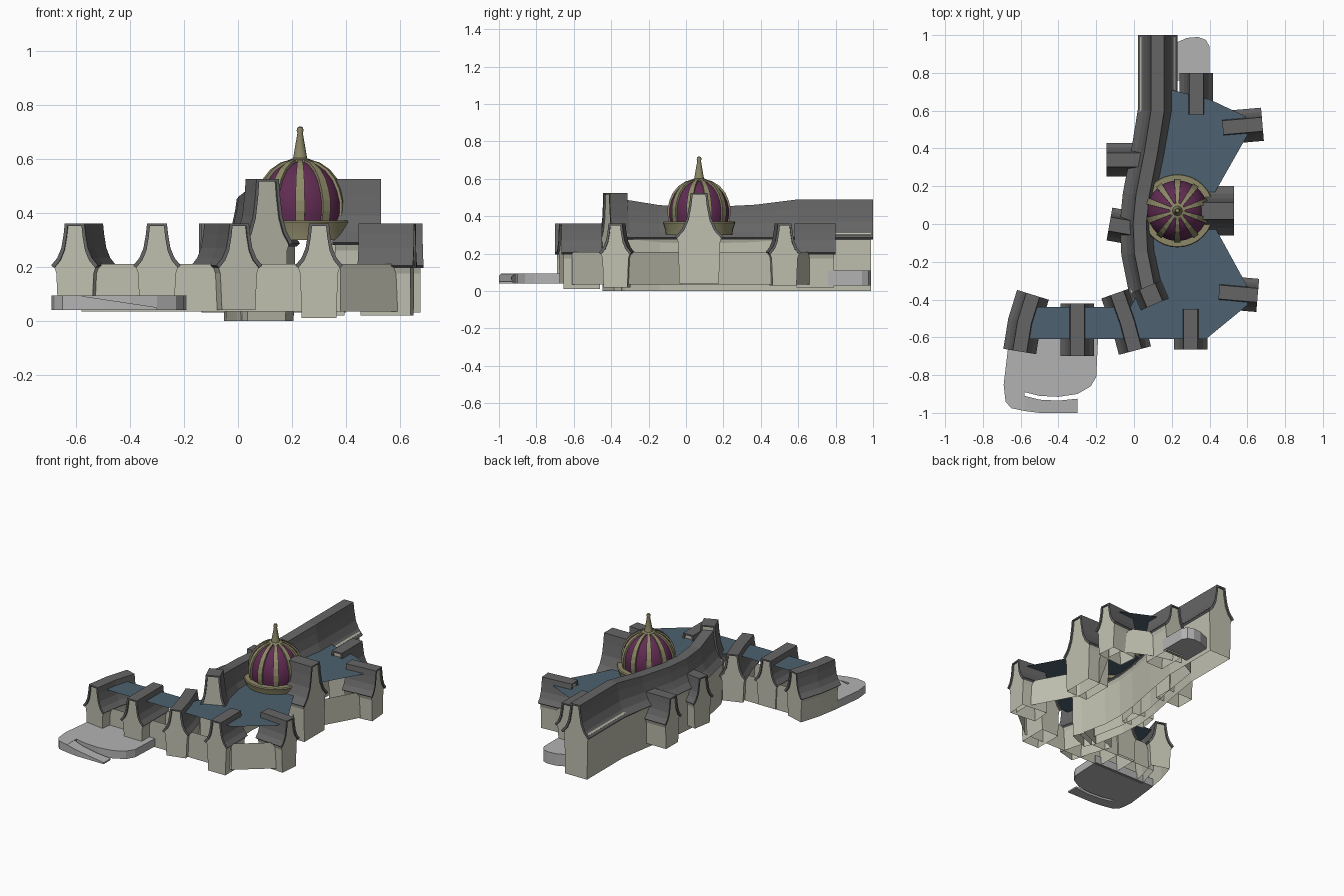
import bpy, bmesh, math
from mathutils import Vector

if "Cube" in bpy.data.objects:
    bpy.data.objects.remove(bpy.data.objects["Cube"])


def material(name, c):
    m = bpy.data.materials.new(name)
    m.diffuse_color = (*c, 1)
    m.use_nodes = True
    m.node_tree.nodes["Principled BSDF"].inputs["Base Color"].default_value = m.diffuse_color
    return m


ROOF = material("slate_grey", (0.13, 0.13, 0.13))
WALL = material("pale_stone", (0.52, 0.52, 0.43))
BLUE = material("blue_roof", (0.075, 0.12, 0.16))
PLUM = material("plum_dome", (0.12, 0.025, 0.085))
GOLD = material("old_gold", (0.27, 0.25, 0.14))
PAVE = material("paving", (0.45, 0.45, 0.45))


def finish(bm, name, mat, flip=True):
    if flip:
        bmesh.ops.recalc_face_normals(bm, faces=bm.faces)
    me = bpy.data.meshes.new(name)
    bm.to_mesh(me)
    bm.free()
    me.materials.append(mat)
    ob = bpy.data.objects.new(name, me)
    bpy.context.collection.objects.link(ob)
    return ob


def sweep(name, path, prof, mat, closed):
    """Sweep a (side offset, z) profile along (x, y, ridge rise) points."""
    bm = bmesh.new()
    pts = [Vector(p[:2]) for p in path]
    z_lo, z_hi = min(p[1] for p in prof), max(p[1] for p in prof)
    rings = []
    for i, p in enumerate(pts):
        d = (pts[min(i + 1, len(pts) - 1)] - pts[max(i - 1, 0)]).normalized()
        n = Vector((d.y, -d.x))
        rings.append([bm.verts.new((p.x + n.x * o, p.y + n.y * o,
                      z + path[i][2] * max(0, (z - z_lo) / (z_hi - z_lo)))) for o, z in prof])
    m = len(prof)
    for a, b in zip(rings, rings[1:]):
        for j in range(m if closed else m - 1):
            k = (j + 1) % m
            bm.faces.new((a[j], a[k], b[k], b[j]))
    bm.faces.new(rings[0])
    bm.faces.new(rings[-1])
    return finish(bm, name, mat)


CURVE = [(0, 1), (0.08, 0.75), (0.25, 0.42), (0.55, 0.18), (1, 0)]


def gable(name, path, top=0.36, eave=0.205, base=0.04, w0=0.037, w1=0.088):
    """Flared roof shell over stone walls with gable ends."""
    path = [(*p, 0) if len(p) == 2 else p for p in path]
    out = [(w0 + (w1 - w0) * a, eave + (top - eave) * b) for a, b in CURVE]
    inn = [(o - 0.011, z - 0.009) for o, z in out]
    outer = [(-o, z) for o, z in reversed(out)] + out
    inner = [(-o, z) for o, z in reversed(inn)] + inn
    sweep(name + "_roof", path, outer + inner[::-1], ROOF, True)
    ww = w1 - 0.018
    prof = [(-ww + 0.006, base), (-ww, eave - 0.03)] + inner + [(ww, eave - 0.03), (ww - 0.006, base)]
    short = list(path)
    for i, j in ((0, 1), (-1, -2)):
        a, b = Vector(path[i]), Vector(path[j])
        short[i] = tuple(a + (b - a).normalized() * 0.01)
    sweep(name + "_walls", short, prof, WALL, False)


# long curved spine hall and its raised end
gable("spine_hall", [(0.125, 1, 0.04), (0.125, 0.6, 0.04), (0.09, 0.38, 0.012), (0.045, 0.15, 0),
                     (0.03, 0, 0), (0.037, -0.15, 0.01), (0.075, -0.34, 0.04), (0.09, -0.38, 0.04)],
      0.45, 0.285, 0, 0.035, 0.105)
gable("spine_end", [(0.07, -0.33), (0.11, -0.425)], 0.525, 0.29, 0, 0.045, 0.1)

# short cross gables around the building
gable("wing_end_gable", [(-0.535, -0.375), (-0.58, -0.52), (-0.605, -0.675)])
gable("wing_mid_gable", [(-0.3, -0.42), (-0.3, -0.70)])
gable("wing_inner_gable", [(-0.09, -0.365), (-0.035, -0.52), (0.005, -0.67)])
gable("front_gable", [(0.3, -0.45), (0.3, -0.665)], base=0.01)
gable("front_corner_gable", [(0.45, -0.36), (0.655, -0.378)], base=0.02)
gable("main_side_gable", [(0.35, 0.07), (0.53, 0.07)], 0.525, 0.29, 0.04, 0.045, 0.13)
gable("back_corner_gable", [(0.47, 0.51), (0.68, 0.528)], base=0.03)
gable("back_gable", [(0.33, 0.58), (0.33, 0.80)], base=0.02)
gable("left_dormer_back", [(0.06, 0.34), (-0.145, 0.34)], base=0.03)
gable("left_dormer_front", [(0.04, -0.03), (-0.13, 0.0)], base=0.03)

# low hall with blue flared flat roof
PLAN = [(-0.58, -0.61), (0.38, -0.61), (0.6, -0.43), (0.6, -0.33), (0.43, -0.02), (0.43, 0.17),
        (0.6, 0.47), (0.59, 0.57), (0.4, 0.66), (0.2, 0.71), (0.08, 0.65), (0.04, 0.38), (-0.01, 0.15),
        (-0.02, 0), (-0.01, -0.15), (0.03, -0.35), (-0.02, -0.44), (-0.53, -0.44)]
bm = bmesh.new()
lo = [bm.verts.new((x, y, 0.035)) for x, y in PLAN]
hi = [bm.verts.new((x, y, 0.21)) for x, y in PLAN]
for i in range(len(PLAN)):
    k = (i + 1) % len(PLAN)
    bm.faces.new((lo[i], lo[k], hi[k], hi[i]))
finish(bm, "low_hall_walls", WALL)

bm = bmesh.new()
face = bm.faces.new([bm.verts.new((x, y, 0.207)) for x, y in PLAN])
face.normal_update()
for thick, rise in ((0.02, 0.025), (0.018, 0.04), (0.015, 0.053)):
    bmesh.ops.inset_region(bm, faces=[face], thickness=thick, depth=0, use_even_offset=True)
    for v in face.verts:
        v.co.z += rise
finish(bm, "low_hall_roof", BLUE, False)


def prism(name, pts, z0, z1, mat):
    """Upright prism; z1 may be a function of x."""
    bm = bmesh.new()
    n = len(pts)
    a = [bm.verts.new((x, y, z0)) for x, y in pts]
    b = [bm.verts.new((x, y, z1(x) if callable(z1) else z1)) for x, y in pts]
    for i in range(n):
        k = (i + 1) % n
        bm.faces.new((a[i], a[k], b[k], b[i]))
    bm.faces.new(a)
    bm.faces.new(b)
    return finish(bm, name, mat)


# terraces and the ramp
prism("front_terrace", [(-0.66, -0.6), (-0.69, -0.85), (-0.68, -0.94), (-0.65, -0.975), (-0.58, -0.99),
                        (-0.58, -0.89), (-0.5, -0.91), (-0.4, -0.915), (-0.3, -0.9), (-0.23, -0.86),
                        (-0.2, -0.81), (-0.19, -0.6)], 0.04, 0.093, PAVE)
prism("terrace_ramp", [(-0.58, -0.99), (-0.5, -1), (-0.3, -1), (-0.3, -0.925), (-0.4, -0.935),
                       (-0.5, -0.93), (-0.58, -0.91)], 0.04, lambda x: 0.05 + (-0.3 - x) * 0.15, PAVE)
prism("back_terrace", [(0.2, 0.76), (0.4, 0.76), (0.4, 0.94), (0.38, 0.975), (0.34, 0.99),
                       (0.28, 0.985), (0.2, 0.95)], 0.03, 0.11, PAVE)

# dome, ring, spire
C = Vector((0.23, 0.07))


def lathe(name, prof, seg, mat):
    bm = bmesh.new()
    rings = [[bm.verts.new((C.x + r * math.cos(2 * math.pi * i / seg), C.y + r * math.sin(2 * math.pi * i / seg), z))
              for i in range(seg)] for r, z in prof]
    for a, b in zip(rings, rings[1:]):
        for i in range(seg):
            k = (i + 1) % seg
            bm.faces.new((a[i], a[k], b[k], b[i]))
    bm.faces.new(rings[-1])
    for f in bm.faces:
        f.smooth = True
    ob = finish(bm, name, mat)
    bpy.ops.object.select_all(action='DESELECT')
    ob.select_set(True)
    bpy.context.view_layer.objects.active = ob
    bpy.ops.object.shade_smooth_by_angle(angle=math.radians(35))


DOME = [(0.153, 0.36), (0.16, 0.40), (0.16, 0.44), (0.15, 0.48), (0.132, 0.52),
        (0.103, 0.555), (0.065, 0.58), (0.025, 0.592)]
lathe("dome", DOME, 40, PLUM)
lathe("dome_ring", [(0.178, 0.30), (0.182, 0.33), (0.194, 0.365), (0.19, 0.372), (0.15, 0.372)], 32, GOLD)
lathe("spire", [(0.04, 0.585), (0.04, 0.597), (0.026, 0.602), (0.023, 0.62), (0.01, 0.695), (0.013, 0.705),
                (0.01, 0.716), (0.002, 0.72)], 16, GOLD)

# dome ribs
RIBS = 10
bm = bmesh.new()
for i in range(RIBS):
    a = 2 * math.pi * i / RIBS + math.pi / 2
    d, t = Vector((math.cos(a), math.sin(a))), Vector((-math.sin(a), math.cos(a)))
    prev = None
    for r, z in DOME:
        w = 0.006 + r * 0.07
        row = []
        for s, dr, dz in ((-w, -0.01, -0.01), (-w, 0.008, 0.006), (w, 0.008, 0.006), (w, -0.01, -0.01)):
            p = C + d * (r + dr) + t * s
            row.append(bm.verts.new((p.x, p.y, z + dz)))
        if prev:
            for j in range(3):
                bm.faces.new((prev[j], prev[j + 1], row[j + 1], row[j]))
        prev = row
finish(bm, "dome_ribs", GOLD)
